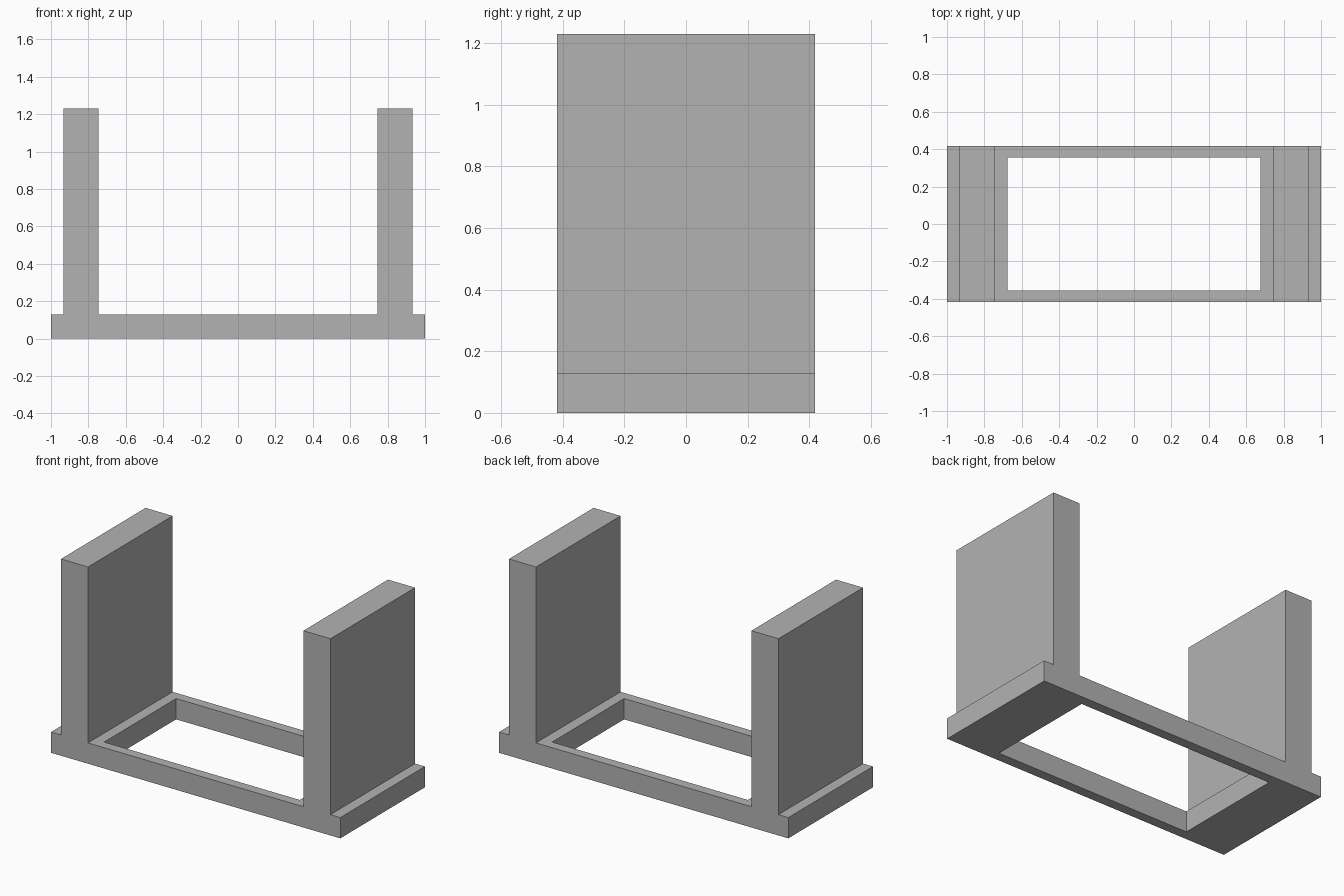
import bpy, bmesh

cube = bpy.data.objects.get("Cube")
if cube:
    bpy.data.objects.remove(cube, do_unlink=True)

HALF_DEPTH = 0.418
BASE_TOP, WALL_TOP = 0.13, 1.23
WALL_IN, WALL_OUT = 0.745, 0.932
HOLE_X, HOLE_Y = 0.677, 0.356

grey = bpy.data.materials.new("plain grey")
grey.use_nodes = True
colour = (0.45, 0.45, 0.45, 1)
grey.diffuse_color = colour
grey.node_tree.nodes["Principled BSDF"].inputs["Base Color"].default_value = colour


def extruded_profile(name, profile, half_depth):
    """Extrude an x-z outline along y, centred on y = 0."""
    bm = bmesh.new()
    face = bm.faces.new([bm.verts.new((x, -half_depth, z)) for x, z in profile])
    result = bmesh.ops.extrude_face_region(bm, geom=[face])
    moved = [v for v in result["geom"] if isinstance(v, bmesh.types.BMVert)]
    bmesh.ops.translate(bm, verts=moved, vec=(0, 2 * half_depth, 0))
    bmesh.ops.recalc_face_normals(bm, faces=bm.faces)
    mesh = bpy.data.meshes.new(name)
    bm.to_mesh(mesh)
    bm.free()
    obj = bpy.data.objects.new(name, mesh)
    bpy.context.collection.objects.link(obj)
    mesh.materials.append(grey)
    return obj


# Base with two upright walls, as one mirrored outline
right_half = [(1, 0), (1, BASE_TOP), (WALL_OUT, BASE_TOP), (WALL_OUT, WALL_TOP),
              (WALL_IN, WALL_TOP), (WALL_IN, BASE_TOP)]
left_half = [(-x, z) for x, z in reversed(right_half)]
frame = extruded_profile("base_frame_with_side_walls", right_half + left_half, HALF_DEPTH)

# Rectangular opening through the base
opening = [(-HOLE_X, -0.1), (HOLE_X, -0.1), (HOLE_X, 0.3), (-HOLE_X, 0.3)]
cutter = extruded_profile("opening_cutter", opening, HOLE_Y)
cutter.hide_render = True
cut = frame.modifiers.new("opening", 'BOOLEAN')
cut.operation = 'DIFFERENCE'
cut.solver = 'EXACT'
cut.object = cutter
bpy.context.view_layer.objects.active = frame
bpy.ops.object.modifier_apply(modifier=cut.name)
bpy.data.objects.remove(cutter, do_unlink=True)
